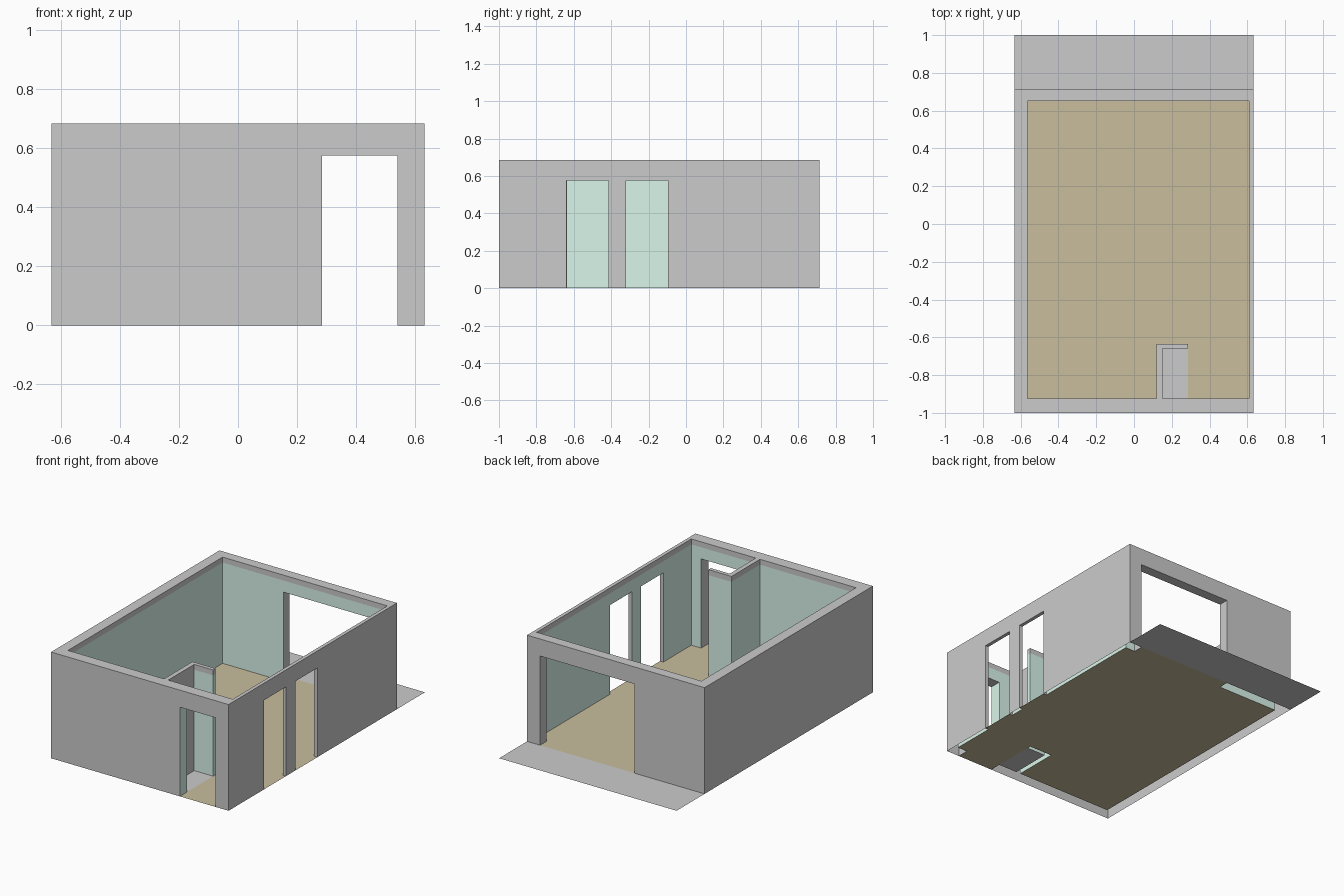
import bpy, bmesh
from mathutils import Vector

if "Cube" in bpy.data.objects:
    bpy.data.objects.remove(bpy.data.objects["Cube"])

X, Y0, Y1, H = 0.633, -1.0, 0.715, 0.685       # outer walls
L, R, F, B = -0.565, 0.61, -0.925, 0.65        # inner faces
DOOR_H, PAINT_H = 0.575, 0.65
FRONT = (0.285, 0.54)                          # front door, along x
REAR = (-0.132, 0.54)                          # rear opening, along x
SIDE = [(-0.64, -0.415), (-0.32, -0.095)]      # side doors, along y
CX0, CX1, CX2 = 0.12, 0.15, 0.285              # closet walls
CY0, CY1 = -0.66, -0.635


def material(name, color):
    m = bpy.data.materials.new(name)
    m.diffuse_color = (*color, 1)
    m.use_nodes = True
    m.node_tree.nodes["Principled BSDF"].inputs["Base Color"].default_value = m.diffuse_color
    return m


def prism(name, points, z0=0.0, z1=None, mat=None):
    """Flat outline, or a closed prism when z1 is given."""
    bm = bmesh.new()
    face = bm.faces.new([bm.verts.new((x, y, z0)) for x, y in points])
    if z1 is not None:
        ext = bmesh.ops.extrude_face_region(bm, geom=[face])
        verts = [v for v in ext["geom"] if isinstance(v, bmesh.types.BMVert)]
        bmesh.ops.translate(bm, verts=verts, vec=(0, 0, z1 - z0))
        bmesh.ops.recalc_face_normals(bm, faces=bm.faces)
    me = bpy.data.meshes.new(name)
    bm.to_mesh(me)
    bm.free()
    if mat:
        me.materials.append(mat)
    ob = bpy.data.objects.new(name, me)
    bpy.context.collection.objects.link(ob)
    return ob


def rect(x0, x1, y0, y1):
    return [(x0, y0), (x1, y0), (x1, y1), (x0, y1)]


grey = material("plaster", (0.8, 0.8, 0.8))
mint = material("mint_paint", (0.70, 0.92, 0.83))
brown = material("wood_floor", (0.58, 0.51, 0.34))

# walls: solid block, minus the room (which leaves the closet partition), minus doors
walls = prism("walls", rect(-X, X, Y0, Y1), 0, H, grey)
walls.data.materials.append(mint)
room = [(L, F), (CX0, F), (CX0, CY1), (CX2, CY1), (CX2, CY0), (CX1, CY0),
        (CX1, F), (R, F), (R, B), (L, B)]
cutters = [prism("room_cutter", room, -0.1, H + 0.1)]
openings = [rect(*FRONT, Y0 - 0.1, F + 0.02), rect(*REAR, B - 0.02, Y1 + 0.1)]
openings += [rect(R - 0.02, X + 0.1, *s) for s in SIDE]
cutters += [prism("door_cutter", o, -0.1, DOOR_H) for o in openings]
for c in cutters:
    c.hide_render = True
    mod = walls.modifiers.new("cut", "BOOLEAN")
    mod.operation, mod.solver, mod.object = "DIFFERENCE", "EXACT", c
dg = bpy.context.evaluated_depsgraph_get()
bm = bmesh.new()
bm.from_mesh(walls.evaluated_get(dg).to_mesh())
walls.modifiers.clear()
for c in cutters:
    bpy.data.objects.remove(c)

# open wall bottoms and a paint line below the wall tops
low = [f for f in bm.faces if f.normal.z < -0.9 and f.calc_center_median().z < 0.01]
bmesh.ops.delete(bm, geom=low, context="FACES")
bmesh.ops.bisect_plane(bm, geom=bm.verts[:] + bm.edges[:] + bm.faces[:],
                       plane_co=(0, 0, PAINT_H), plane_no=(0, 0, 1))

# paint the inner faces, except the closet side wall; also one front door jamb
e = 0.004
for f in bm.faces:
    c, n = f.calc_center_median(), f.normal
    f.material_index = 0
    if abs(n.z) > 0.5 or c.z > PAINT_H:
        continue
    inside = L - e < c.x < R + e and F - e < c.y < B + e
    closet_side = abs(c.x - CX1) < e and n.x > 0.9
    jamb = c.y < F and abs(c.x - FRONT[0]) < e
    if (inside and not closet_side) or jamb:
        f.material_index = 1
bm.to_mesh(walls.data)
bm.free()

# wood floor, running out through every doorway and around the closet
outline = [(L, F), (CX0, F), (CX0, CY1), (CX2, CY1), (CX2, Y0), (FRONT[1], Y0),
           (FRONT[1], F), (R, F)]
for a, b in SIDE:
    outline += [(R, a), (X, a), (X, b), (R, b)]
outline += [(R, B), (REAR[1], B), (REAR[1], Y1), (REAR[0], Y1), (REAR[0], B), (L, B)]
prism("wood_floor", outline, mat=brown)

# closet floor and rear patio
prism("closet_floor", rect(CX1, CX2, F, CY0), mat=grey)
prism("patio", rect(-X, X, Y1, 1.0), mat=grey)
